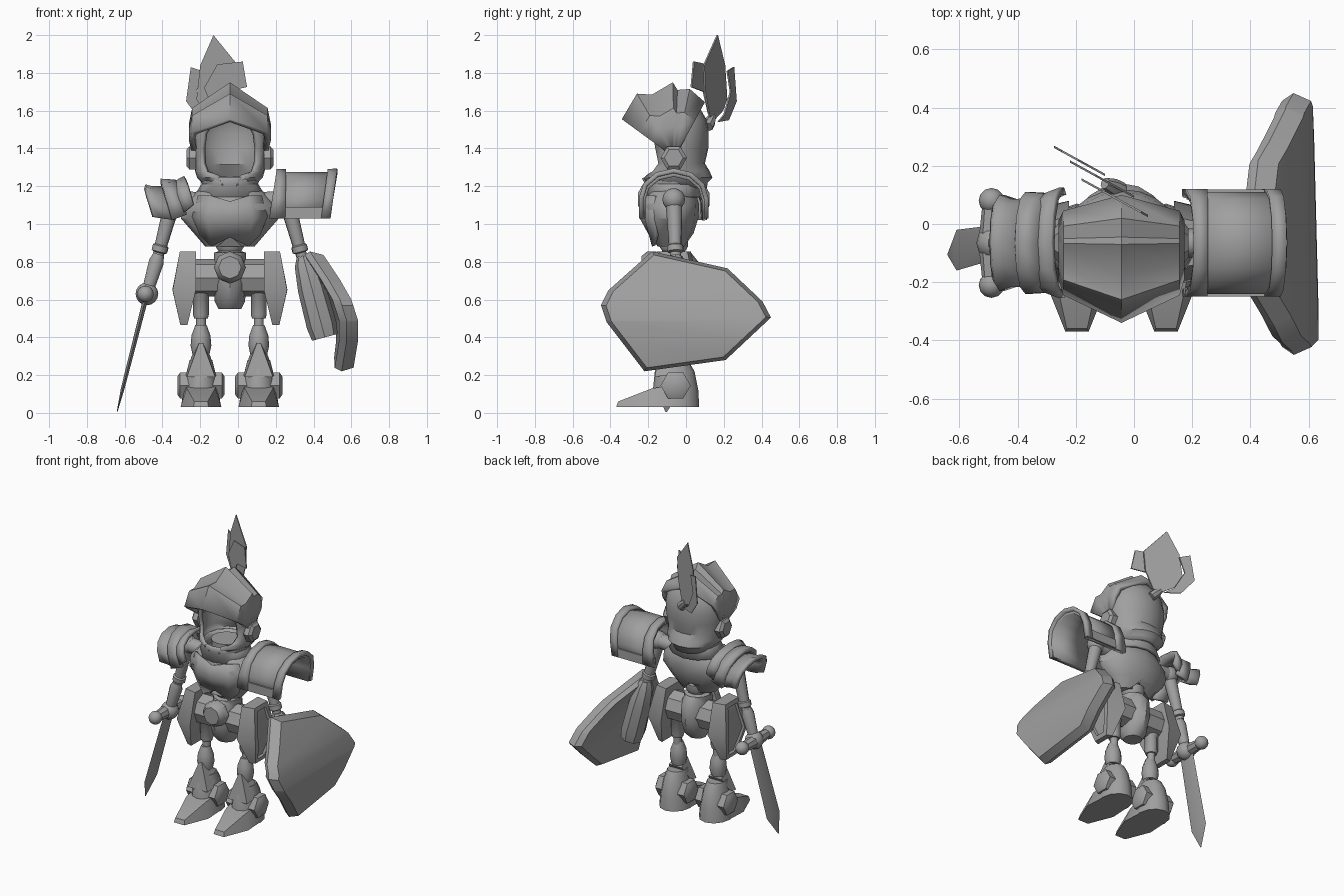
import bpy, bmesh
from math import sin, cos, pi, radians
from mathutils import Vector

if "Cube" in bpy.data.objects:
    bpy.data.objects.remove(bpy.data.objects["Cube"])

steel = bpy.data.materials.new("grey_steel")
steel.use_nodes = True
steel.diffuse_color = (0.35, 0.35, 0.35, 1)
steel.node_tree.nodes["Principled BSDF"].inputs["Base Color"].default_value = (0.35, 0.35, 0.35, 1)
CX, CY = -0.043, -0.065      # body axis
parts = []


def finish(name, bm, thick=0):
    bmesh.ops.recalc_face_normals(bm, faces=bm.faces)
    me = bpy.data.meshes.new(name)
    bm.to_mesh(me)
    bm.free()
    ob = bpy.data.objects.new(name, me)
    bpy.context.collection.objects.link(ob)
    me.materials.append(steel)
    if thick:
        mod = ob.modifiers.new("thickness", 'SOLIDIFY')
        mod.thickness = thick
        mod.offset = -1
    parts.append(ob)
    return ob


def loft(name, rings, closed=True, cap=True, thick=0):
    bm = bmesh.new()
    rows = [[bm.verts.new(p) for p in r] for r in rings]
    n = len(rows[0])
    for a, b in zip(rows, rows[1:]):
        for i in range(n if closed else n - 1):
            j = (i + 1) % n
            bm.faces.new((a[i], a[j], b[j], b[i]))
    if cap:
        bm.faces.new(rows[0])
        bm.faces.new(rows[-1])
    return finish(name, bm, thick)


def hull(name, points, panel_side=0):
    """Convex part; panel_side sinks a panel into the faces turned to that x side."""
    bm = bmesh.new()
    for p in points:
        bm.verts.new(p)
    bmesh.ops.convex_hull(bm, input=bm.verts)
    bmesh.ops.dissolve_limit(bm, angle_limit=0.02, verts=bm.verts, edges=bm.edges)
    bmesh.ops.recalc_face_normals(bm, faces=bm.faces)
    outer = [f for f in bm.faces if f.normal.x * panel_side > 0.85]
    if outer:
        bmesh.ops.inset_region(bm, faces=outer, thickness=0.03, use_even_offset=True)
        bmesh.ops.inset_region(bm, faces=outer, thickness=0.005, depth=-0.015)
    return finish(name, bm)


def tube(name, a, b, profile, sides=10):
    """Turned part from a to b; profile lists (fraction along, radius)."""
    a, b = Vector(a), Vector(b)
    q = (b - a).to_track_quat('Z', 'Y')
    return loft(name, [[a.lerp(b, t) + q @ Vector((r * cos(2 * pi * i / sides), r * sin(2 * pi * i / sides), 0))
                        for i in range(sides)] for t, r in profile])


def ball(name, c, r):
    bm = bmesh.new()
    bmesh.ops.create_uvsphere(bm, u_segments=12, v_segments=8, radius=r)
    bmesh.ops.translate(bm, verts=bm.verts, vec=c)
    return finish(name, bm)


def ring(z, rx, ry, yc, xc=CX, sides=12):
    return [Vector((xc + rx * sin(2 * pi * i / sides), yc - ry * cos(2 * pi * i / sides), z)) for i in range(sides)]


def arch(name, stations, thick=0.025):
    """Open arch plate; stations are (top x, top z, bottom x, bottom z, half width)."""
    rings = []
    for xt, zt, xb, zb, w in stations:
        prof = [(-1, 0), (-1, 0.4)] + [(-cos(k * pi / 6), 0.4 + 0.6 * sin(k * pi / 6)) for k in range(1, 6)]
        prof += [(1, 0.4), (1, 0)]
        rings.append([(xb + (xt - xb) * h, CY + w * s, zb + (zt - zb) * h) for s, h in prof])
    return loft(name, rings, closed=False, cap=False, thick=thick)


# Helmet shell with an open face: z, x radius, y radius, half opening in degrees
levels = [(1.19, .13, .16, 14), (1.22, .15, .165, 16), (1.245, .175, .19, 24), (1.28, .185, .175, 44),
          (1.32, .19, .15, 50), (1.4, .2, .168, 48), (1.48, .205, .17, 42), (1.55, .19, .16, 30),
          (1.62, .14, .12, 15), (1.67, .05, .05, 5)]
loft("helmet", [[(CX + rx * sin(t), -.05 - ry * cos(t), z)
                 for t in (radians(a + (360 - 2 * a) * i / 16) for i in range(17))]
                for z, rx, ry, a in levels], closed=False, cap=False, thick=.025)

# Raised visor: peaked bands fanning from the ear pivot
crest = [(-.34, 1.555), (-.26, 1.69), (-.18, 1.685), (-.07, 1.75), (-.045, 1.71), (.02, 1.715), (.1, 1.645)]
bands = []
for y, z in crest:
    half = [(.2, .1), (.217, .45), (.2, .66)]
    arc = half + [(0, 1)] + [(-x, f) for x, f in reversed(half)]
    bands.append([(CX + x, -.06 + f * (y + .06), 1.35 + f * (z - 1.35)) for x, f in arc])
loft("visor", bands, closed=False, cap=False, thick=.03)

# Plume feathers on slanted planes: (depth offset, outline in x and z)
feathers = {
    "plume_middle": (.09, [(-.13, 2), (0, 1.84), (-.01, 1.7), (-.05, 1.58), (-.08, 1.54), (-.18, 1.6), (-.22, 1.66), (-.2, 1.84)]),
    "plume_left": (.05, [(.048, 1.725), (.025, 1.86), (-.11, 1.845), (-.18, 1.72), (-.12, 1.58), (-.07, 1.7)]),
    "plume_right": (.11, [(-.25, 1.83), (-.19, 1.81), (-.22, 1.7), (-.16, 1.58), (-.1, 1.54), (-.2, 1.55), (-.275, 1.65)])}
for name, (off, outline) in feathers.items():
    loft(name, [[(x, off + d - .55 * x, z) for x, z in outline] for d in (0, .008)])
tube("plume_holder", (-.045, .115, 1.515), (-.1, .14, 1.57), [(0, .03), (.5, .03), (1, .02)], 8)

# Neck, gorget and chest
tube("neck", (CX, CY, 1.1), (CX, CY, 1.25), [(0, .1), (1, .1)], 12)
loft("gorget", [ring(1.14, .17, .14, CY), ring(1.21, .13, .13, CY), ring(1.25, .14, .15, CY)], cap=False, thick=.02)
chest = [ring(z, rx, ry, -.08) for z, rx, ry in
         [(.9, .13, .08), (.95, .19, .12), (1.03, .26, .145), (1.1, .25, .15), (1.17, .18, .13), (1.2, .1, .1)]]
for p in chest[0]:
    p.z += .04 if abs(p.x - CX) < .03 else -.02
loft("chest", chest)
plate = [((0, .11, .93), (.1, .1, .88), (.16, .08, .94)), ((0, .165, 1.03), (.12, .14, 1.03), (.2, .09, 1.04)),
         ((0, .155, 1.12), (.1, .14, 1.15), (.17, .09, 1.15))]
breastplate = loft("breastplate", [[(CX + x, -.08 - y, z) for x, y, z in row] for row in plate],
                   closed=False, cap=False, thick=.02)
axis = bpy.data.objects.new("mirror_axis", None)
axis.location.x = CX
axis.hide_render = True
bpy.context.collection.objects.link(axis)
breastplate.modifiers.new("mirror", 'MIRROR').mirror_object = axis

# Waist and hips
tube("waist", (CX, CY, .8), (CX, CY, .96), [(0, .085), (.3, .085), (.35, .06), (.5, .075), (.75, .075), (.8, .045), (1, .045)], 12)
loft("pelvis", [ring(z, rx, ry, CY) for z, rx, ry in
                [(.55, .06, .06), (.59, .08, .1), (.68, .088, .135), (.8, .085, .13), (.85, .065, .09)]])
tube("hip_bar", (CX - .2, CY, .715), (CX + .2, CY, .715), [(0, .1), (1, .1)], 8)
tube("buckle", (CX, -.16, .77), (CX, -.235, .77), [(0, .085), (.6, .085), (1, .06)], 8)

for side, s in (("left", 1), ("right", -1)):
    # Hip guard plate
    pts = []
    for x_in, x_out, w, z in [(.18, .265, .09, .855), (.18, .303, .145, .65), (.225, .262, .07, .465)]:
        for k in (-1, 1):
            pts += [(CX + s * x_in, CY + k * w, z), (CX + s * x_out, CY + k * w * .8, z)]
    hull(side + "_hip_guard", pts, s)

    # Leg
    lx = CX + s * .153
    tube(side + "_thigh", (lx, CY, .5), (lx, CY, .7), [(0, .036), (.1, .042), (.6, .042), (.65, .05), (1, .05)])
    tube(side + "_knee_rod", (lx, CY, .4), (lx, CY, .52), [(0, .026), (1, .026)])
    tube(side + "_knee", (lx, CY - .01, .31), (lx, CY - .01, .465), [(0, .045), (.3, .055), (.65, .05), (1, .03)])
    hull(side + "_shin_guard", [(lx + k * w, y, z) for k in (-1, 1) for w, y, z in
                                [(.01, -.135, .37), (.05, -.13, .26), (.075, -.165, .19), (.05, -.04, .3), (.08, -.1, .2)]])
    hull(side + "_toe_cap", [(lx + k * w, y, z) for k in (-1, 1) for w, y, z in
                             [(.04, -.37, .03), (.035, -.36, .06), (.075, -.18, .13), (.108, -.2, .03),
                              (.1, -.05, .03), (.08, -.05, .15)]])
    loft(side + "_boot", [ring(z, w, d, y, lx) for z, w, d, y in
                          [(.03, .105, .125, -.055), (.12, .095, .12, -.055), (.22, .075, .105, -.06), (.28, .06, .075, -.065)]])
    tube(side + "_ankle_disc", (lx - .125, -.055, .145), (lx + .125, -.055, .145),
         [(0, .055), (.06, .08), (.94, .08), (1, .055)], 6)
    tube(side + "_ear_disc", (CX + s * .18, -.065, 1.35), (CX + s * .23, -.065, 1.35), [(0, .07), (.7, .07), (1, .05)], 6)

    # Arm
    shoulder, elbow = Vector((CX + s * .3, CY, 1.13)), Vector((CX + s * .38, CY + .01, .83))
    ball(side + "_shoulder_joint", shoulder, .06)
    tube(side + "_shoulder_rod", (CX + s * .15, CY, 1.12), shoulder, [(0, .05), (1, .05)])
    tube(side + "_upper_arm", shoulder, elbow, [(0, .045), (.8, .034), (.82, .043), (.92, .043), (.94, .03), (1, .03)])

# Shoulder armour: one large arch with rims, one of overlapping bands
arch("left_pauldron", [(.21, 1.275, .18, 1.03, .175), (.51, 1.275, .48, 1.03, .175)])
arch("left_pauldron_inner_rim", [(.205, 1.29, .165, 1.03, .185), (.255, 1.29, .25, 1.03, .185)])
arch("left_pauldron_outer_rim", [(.475, 1.29, .44, 1.03, .185), (.525, 1.295, .49, 1.03, .185)])
for k in (-1, 1):
    hull("left_pauldron_hem", [(x, CY + k * w, z) for x in (.17, .485) for w in (.155, .184) for z in (1.03, 1.09)])
arch("right_pauldron_inner_band", [(-.285, 1.255, -.24, 1.1, .19), (-.36, 1.215, -.3, 1.05, .165)])
arch("right_pauldron_middle_band", [(-.33, 1.235, -.27, 1.05, .17), (-.41, 1.24, -.35, 1.02, .175)])
arch("right_pauldron_outer_band", [(-.39, 1.2, -.33, 1.02, .155), (-.455, 1.2, -.4, 1.03, .15), (-.49, 1.21, -.445, 1.04, .165)])

# Right forearm, hand and sword
tube("right_forearm", (-.42, CY, .84), (-.48, CY, .64), [(0, .03), (.2, .042), (1, .032)])
ball("right_hand", (-.482, CY, .63), .06)
tube("sword_guard", (-.49, -.21, .63), (-.49, .08, .63), [(0, .03), (.5, .045), (1, .03)], 8)
for y in (-.21, .08):
    ball("sword_guard_knob", (-.49, y, .63), .044)
hull("sword_blade", [(x + e, y + w, z) for x, y, z, h, t in
                     [(-.49, CY, .6, .06, .014), (-.61, -.09, .13, .07, .01), (-.64, -.105, .005, .004, .002)]
                     for e, w in [(t, 0), (-t, 0), (0, h), (0, -h)]])

# Left bracer and shield: a thick plate cut across and bent over its height
tube("left_bracer", (.345, -.055, .83), (.46, -.055, .4), [(0, .035), (.1, .058), (.4, .075), (.85, .08), (1, .07)], 8)
edge = [(-.18, .855), (.22, .765), (.405, .59), (.45, .505), (.21, .28), (-.22, .22), (-.42, .48), (-.45, .57), (-.41, .65)]
bm = bmesh.new()
rows = [[bm.verts.new((x, y * f, .54 + (z - .54) * f)) for y, z in edge] for x, f in ((-.1, .94), (-.06, 1), (0, .94))]
for a, b in zip(rows, rows[1:]):
    for i in range(len(edge)):
        j = i - 1
        bm.faces.new((a[i], a[j], b[j], b[i]))
bm.faces.new(rows[0])
bm.faces.new(rows[-1])
curve = [(.9, .41), (.705, .54), (.6, .6), (.49, .635), (.38, .635), (.2, .605)]
for z, _ in curve[1:-1]:
    bmesh.ops.bisect_plane(bm, geom=bm.verts[:] + bm.edges[:] + bm.faces[:], plane_co=(0, 0, z), plane_no=(0, 0, 1))
for v in bm.verts:
    for (z1, x1), (z0, x0) in zip(curve, curve[1:]):
        if z0 <= v.co.z <= z1:
            v.co.x += x0 + (x1 - x0) * (v.co.z - z0) / (z1 - z0) - .04 * max(v.co.y + .1, 0)
            break
finish("shield", bm)

# Smooth shading with sharp creases
for ob in parts:
    ob.select_set(True)
bpy.context.view_layer.objects.active = parts[0]
bpy.ops.object.shade_smooth_by_angle(angle=radians(38))
